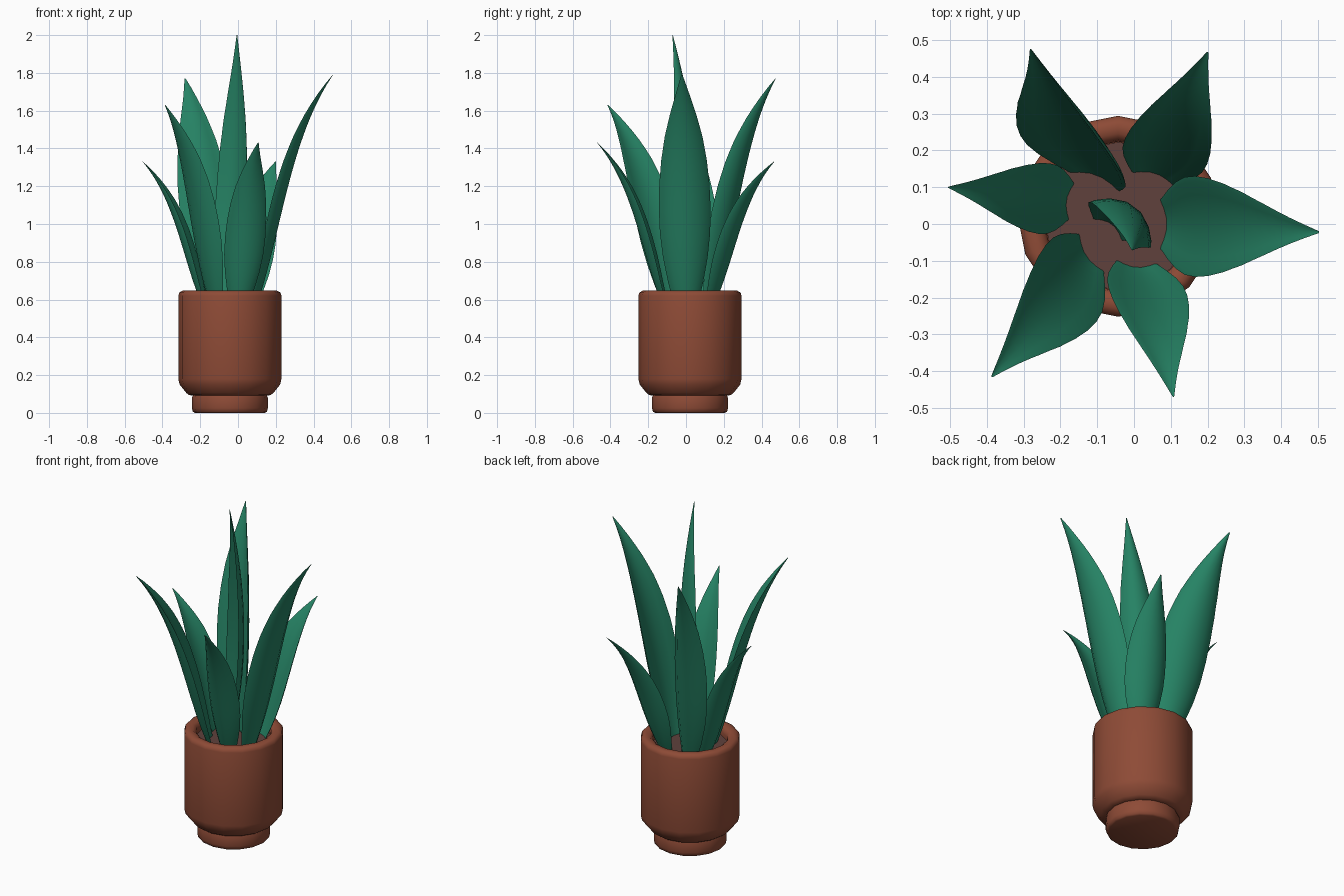
import bpy, math
from mathutils import Vector

if "Cube" in bpy.data.objects:
    bpy.data.objects.remove(bpy.data.objects["Cube"])


def material(name, rgb):
    m = bpy.data.materials.new(name)
    m.diffuse_color = (*rgb, 1)
    m.use_nodes = True
    m.node_tree.nodes["Principled BSDF"].inputs["Base Color"].default_value = m.diffuse_color
    return m


GREEN = material("leaf green", (0.019, 0.225, 0.128))
CLAY = material("terracotta", (0.27, 0.070, 0.037))
SOIL = material("soil brown", (0.115, 0.053, 0.045))


def make_object(name, verts, faces, mat, angle):
    me = bpy.data.meshes.new(name)
    me.from_pydata(verts, [], faces)
    me.materials.append(mat)
    ob = bpy.data.objects.new(name, me)
    bpy.context.collection.objects.link(ob)
    bpy.ops.object.select_all(action='DESELECT')
    ob.select_set(True)
    bpy.context.view_layer.objects.active = ob
    bpy.ops.object.shade_smooth_by_angle(angle=math.radians(angle))
    return ob


def skin(rings):
    """Join equal closed rings into a tube with capped ends."""
    n = len(rings[0])
    faces = [list(range(n))[::-1]]
    for i in range(len(rings) - 1):
        for j in range(n):
            k = (j + 1) % n
            faces.append((i * n + j, i * n + k, (i + 1) * n + k, (i + 1) * n + j))
    faces.append([(len(rings) - 1) * n + j for j in range(n)])
    return [v for r in rings for v in r], faces


def lathe(name, profile, mat, sides=16, centre=(-0.043, 0.021)):
    rings = [[(centre[0] + r * math.cos(2 * math.pi * j / sides),
               centre[1] + r * math.sin(2 * math.pi * j / sides), z)
              for j in range(sides)] for r, z in profile]
    return make_object(name, *skin(rings), mat, 50)


# pot with narrow foot, flared lower edge and rounded rim
lathe("pot", [(0.185, 0), (0.196, 0.006), (0.201, 0.025), (0.201, 0.08), (0.196, 0.092),
              (0.215, 0.094), (0.23, 0.105), (0.266, 0.15), (0.273, 0.18),
              (0.273, 0.62), (0.268, 0.637), (0.25, 0.647), (0.225, 0.645),
              (0.208, 0.632), (0.203, 0.61), (0.203, 0.56)], CLAY)
# soil disc
lathe("soil", [(0.202, 0.565), (0.202, 0.59)], SOIL)

WIDTH = [0.45, 0.68, 0.86, 0.97, 1.0, 0.97, 0.88, 0.73, 0.51, 0.26, 0.02]


def leaf(name, ctrl, chord, half, cup=0.38, steps=20, n=14):
    """Cupped blade along a cubic curve; chord is its sideways direction."""
    p = [Vector(c) for c in ctrl]
    W = Vector((*chord, 0)).normalized()
    rings = []
    for i in range(steps + 1):
        t = i / steps
        s = 1 - t
        pos = p[0] * s**3 + p[1] * 3 * s * s * t + p[2] * 3 * s * t * t + p[3] * t**3
        tan = (p[1] - p[0]) * s * s + (p[2] - p[1]) * 2 * s * t + (p[3] - p[2]) * t * t
        N = tan.cross(W).normalized()          # towards the plant centre
        f = t * (len(WIDTH) - 1)
        k = min(int(f), len(WIDTH) - 2)
        w = half * (WIDTH[k] + (WIDTH[k + 1] - WIDTH[k]) * (f - k))
        ring = []
        for j in range(n):
            a = 2 * math.pi * j / n
            u = math.cos(a)
            ring.append(pos + W * (u * w) + N * (cup * w * u * u + 0.13 * w * math.sin(a)))
        rings.append(ring)
    return make_object(name, *skin(rings), GREEN, 60)


# outer leaves: base on the soil, tip, chord direction, half width
Z0 = 0.56
for name, base, tip, chord, half in [
    ("leaf_right", (0.09, 0.0), (0.503, -0.022, 1.79), (0, 1), 0.137),
    ("leaf_back_right", (0.055, 0.135), (0.20, 0.467, 1.33), (-0.95, 0.3), 0.117),
    ("leaf_back_left", (-0.095, 0.135), (-0.28, 0.475, 1.77), (-0.93, 0.35), 0.147),
    ("leaf_left", (-0.18, 0.063), (-0.505, 0.10, 1.33), (-0.15, -1), 0.097),
    ("leaf_front_left", (-0.13, -0.085), (-0.387, -0.415, 1.63), (0.55, -0.83), 0.125),
    ("leaf_front", (0.003, -0.115), (0.107, -0.47, 1.43), (1, -0.08), 0.107),
]:
    a, b = Vector((*base, Z0)), Vector(tip)
    d = b - a
    mids = [a + Vector((d.x * r, d.y * r, d.z * z)) for r, z in ((0.3, 0.33), (0.4, 0.72))]
    leaf(name, [a, *mids, b], chord, half)

# upright centre leaf
leaf("leaf_centre", [(-0.06, 0.0, Z0), (0.0, 0.075, 1.0), (0.015, 0.04, 1.5), (-0.005, -0.07, 2.0)],
     (-0.8, 0.6), 0.1, cup=0.5)
